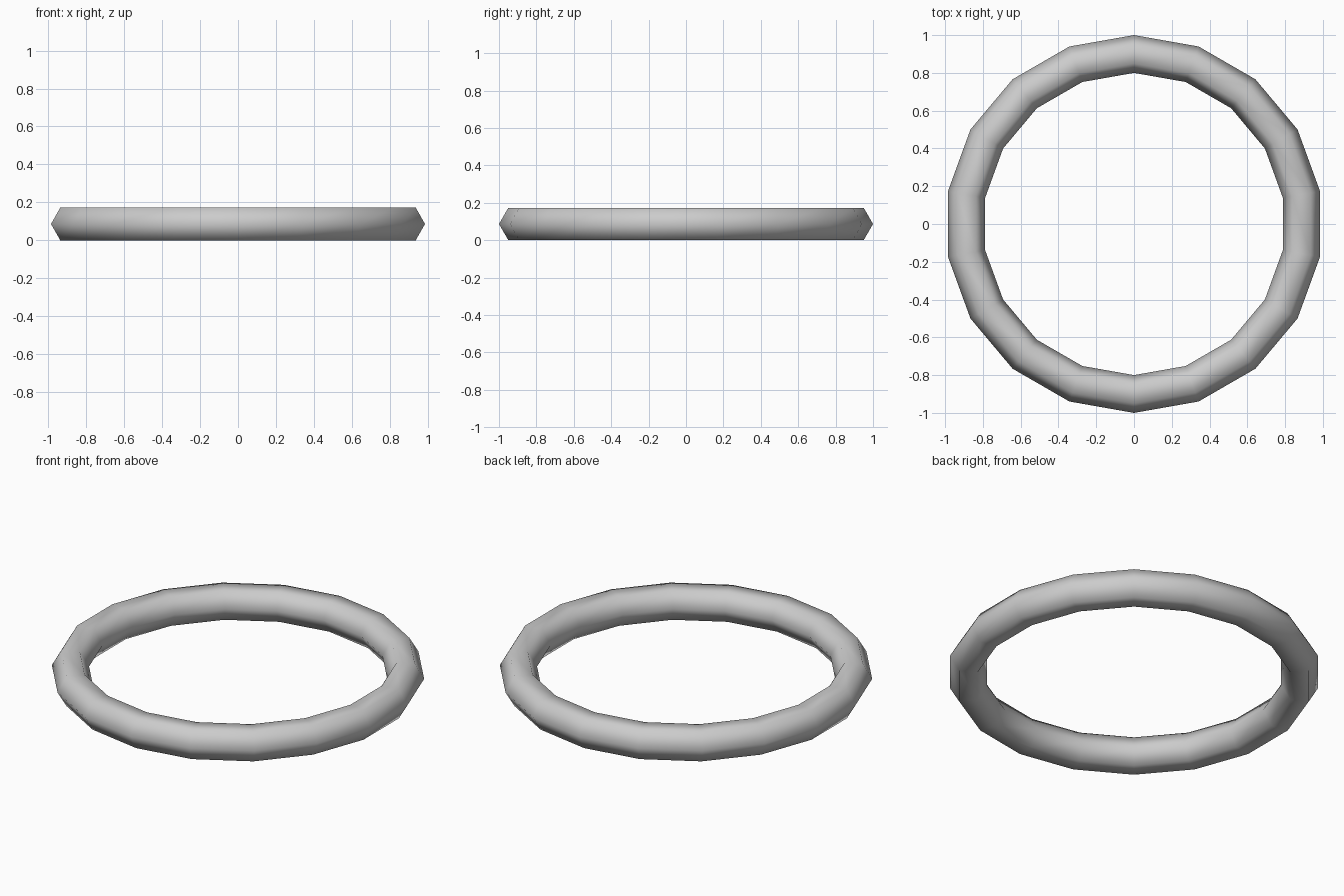
import bpy
import math

if "Cube" in bpy.data.objects:
    bpy.data.objects.remove(bpy.data.objects["Cube"])

# Ring: 18 segments around, hexagonal tube section
MAJOR, MINOR = 0.9, 0.1
half_height = MINOR * math.sin(math.radians(60))
bpy.ops.mesh.primitive_torus_add(
    major_segments=18, minor_segments=6,
    major_radius=MAJOR, minor_radius=MINOR,
    location=(0, 0, half_height),
    rotation=(0, 0, math.radians(90)))  # corners on the y axis
ring = bpy.context.object
ring.name = "ring"
bpy.ops.object.transform_apply(location=True, rotation=True, scale=True)

# Smooth shading over the whole tube
bpy.ops.object.shade_smooth()
